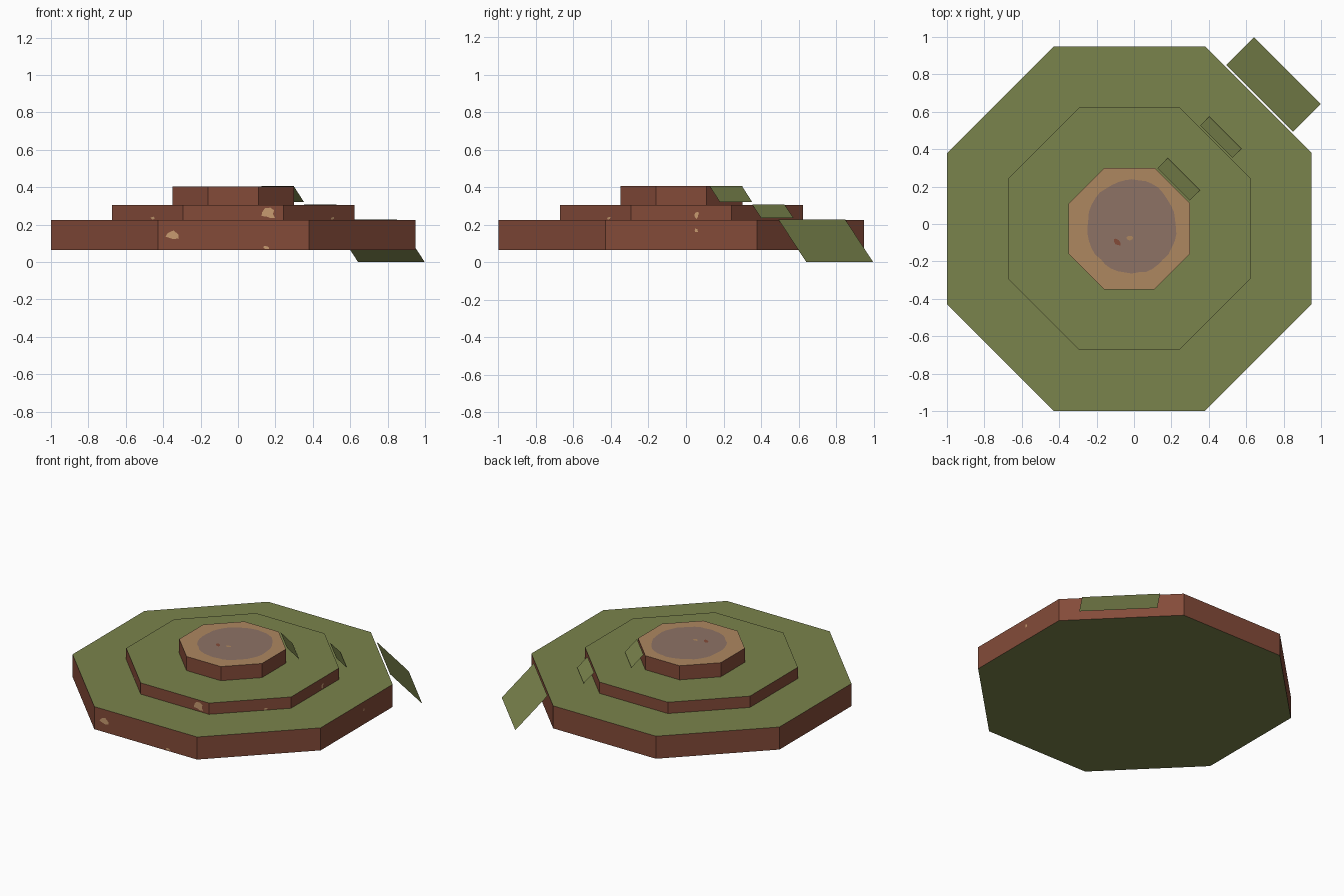
import bpy, bmesh, math, random
from mathutils import Vector

if "Cube" in bpy.data.objects:
    bpy.data.objects.remove(bpy.data.objects["Cube"])

random.seed(4)
C = Vector((-0.025, -0.025, 0))          # centre of the tiers


def srgb(r, g, b):
    f = lambda c: c / 12.92 if c <= 0.04045 else ((c + 0.055) / 1.055) ** 2.4
    return tuple(f(v / 255) for v in (r, g, b)) + (1,)


def material(name, *rgb):
    m = bpy.data.materials.new(name)
    m.diffuse_color = srgb(*rgb)
    m.use_nodes = True
    m.node_tree.nodes["Principled BSDF"].inputs["Base Color"].default_value = m.diffuse_color
    return m


GRASS = material("moss green", 122, 131, 76)
BROWN = material("red brown", 132, 75, 57)
TAN = material("tan", 174, 135, 96)
MAUVE = material("mauve brown", 141, 114, 101)
SPECK = material("light tan", 200, 155, 112)


def make(name, bm, mats):
    me = bpy.data.meshes.new(name)
    bm.to_mesh(me)
    bm.free()
    for m in mats:
        me.materials.append(m)
    ob = bpy.data.objects.new(name, me)
    bpy.context.collection.objects.link(ob)
    return ob


def tier(name, apothem, z0, z1, top):
    """Octagonal slab: brown sides, coloured top, green underside."""
    bm = bmesh.new()
    r = apothem / math.cos(math.pi / 8)
    base = [bm.verts.new(C + Vector((r * math.cos(a), r * math.sin(a), z0)))
            for a in (math.pi / 8 + i * math.pi / 4 for i in range(8))]
    f = bm.faces.new(base)
    ext = bmesh.ops.extrude_face_region(bm, geom=[f], use_keep_orig=True)
    vs = [v for v in ext["geom"] if isinstance(v, bmesh.types.BMVert)]
    bmesh.ops.translate(bm, verts=vs, vec=(0, 0, z1 - z0))
    bmesh.ops.recalc_face_normals(bm, faces=bm.faces)
    for f in bm.faces:
        f.material_index = 1 if f.normal.z > 0.5 else 2 if f.normal.z < -0.5 else 0
    make(name, bm, [BROWN, top, GRASS])


def ramp(name, inner, outer, half, z_top, z_low):
    """Flat sheet running down the back right diagonal."""
    d, s = Vector((1, 1, 0)).normalized(), Vector((1, -1, 0)).normalized()
    bm = bmesh.new()
    pts = [(inner, half, z_top), (outer, half, z_low),
           (outer, -half, z_low), (inner, -half, z_top)]
    bm.faces.new([bm.verts.new(d * a + s * b + Vector((0, 0, z))) for a, b, z in pts])
    bm.normal_update()
    for f in bm.faces:
        if f.normal.z < 0:
            f.normal_flip()
    make(name, bm, [GRASS])


def blob(name, centre, u, v, ru, rv, mat, n=9, rough=0.35):
    """Thin irregular patch lying in the u, v plane."""
    bm = bmesh.new()
    vs = []
    for i in range(n):
        a = 2 * math.pi * i / n
        k = 1 + random.uniform(-rough, rough)
        vs.append(bm.verts.new(centre + u * (ru * k * math.cos(a)) + v * (rv * k * math.sin(a))))
    bm.faces.new(vs)
    make(name, bm, [mat])


# Stepped mound
tier("lower_tier", 0.975, 0.065, 0.225, GRASS)
tier("middle_tier", 0.648, 0.225, 0.305, GRASS)
tier("upper_tier", 0.325, 0.305, 0.405, TAN)

# Ramps between the steps
ramp("lower_ramp", 0.95, 1.16, 0.252, 0.2265, 0.0)
ramp("middle_ramp", 0.622, 0.69, 0.122, 0.3065, 0.235)
ramp("upper_ramp", 0.299, 0.378, 0.122, 0.4065, 0.32)

# Worn patch on the top, with two flecks
X, Y, Z = Vector((1, 0, 0)), Vector((0, 1, 0)), Vector((0, 0, 1))
blob("worn_patch", Vector((-0.012, -0.013, 0.407)), X, Y, 0.238, 0.252, MAUVE, 40, 0.02)
blob("brown_fleck", Vector((-0.09, -0.097, 0.409)), (X - Y).normalized(),
     (X + Y).normalized(), 0.026, 0.013, BROWN, 8, 0.2)
blob("tan_fleck", Vector((-0.022, -0.075, 0.409)), X, Y, 0.02, 0.012, TAN, 8, 0.2)

# Chips on the walls: face angle, wall apothem, sideways offset, height, sizes
chips = [(-90, 0.975, -0.325, 0.145, 0.034, 0.022),
         (-90, 0.975, 0.178, 0.077, 0.018, 0.009),
         (-90, 0.648, 0.19, 0.258, 0.032, 0.026),
         (-135, 0.648, 0.04, 0.234, 0.014, 0.007),
         (-45, 0.648, 0.1, 0.234, 0.014, 0.007),
         (0, 0.648, 0.08, 0.25, 0.014, 0.018),
         (0, 0.975, 0.08, 0.17, 0.009, 0.009)]
for i, (deg, ap, off, z, su, sv) in enumerate(chips):
    a = math.radians(deg)
    n, u = Vector((math.cos(a), math.sin(a), 0)), Vector((-math.sin(a), math.cos(a), 0))
    blob(f"wall_chip_{i + 1}", C + n * (ap + 0.001) + u * off + Z * z, u, Z, su, sv, SPECK)
